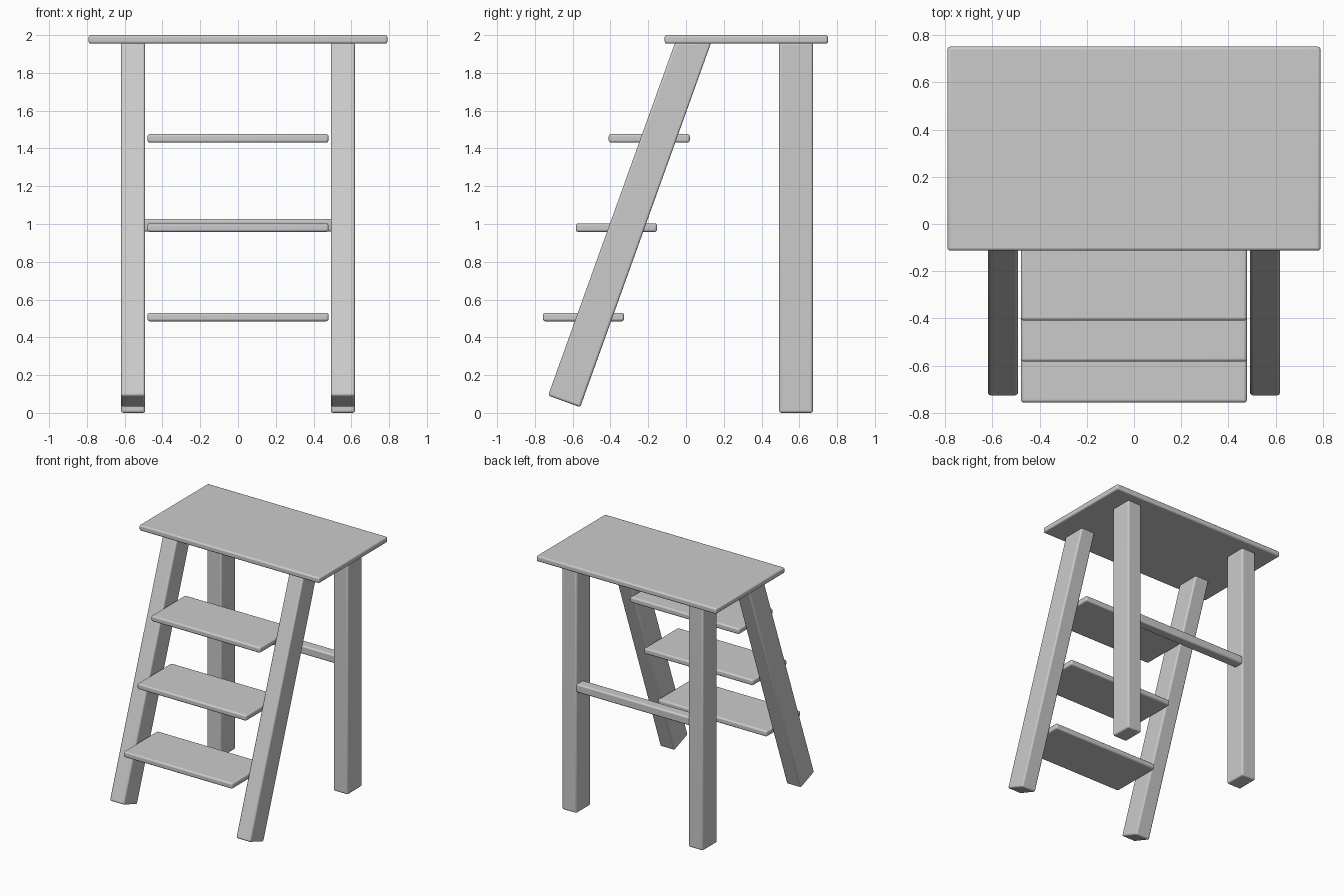
import bpy

if "Cube" in bpy.data.objects:
    bpy.data.objects.remove(bpy.data.objects["Cube"])

def prism(name, profile, x0, x1, bevel=0.012):
    """Extrude a (y, z) side profile from x0 to x1 and round its edges."""
    n = len(profile)
    verts = [(x, y, z) for x in (x0, x1) for y, z in profile]
    faces = [tuple(reversed(range(n))), tuple(range(n, 2 * n))]
    faces += [(i, (i + 1) % n, n + (i + 1) % n, n + i) for i in range(n)]
    mesh = bpy.data.meshes.new(name)
    mesh.from_pydata(verts, [], faces)
    ob = bpy.data.objects.new(name, mesh)
    bpy.context.collection.objects.link(ob)
    mod = ob.modifiers.new("rounded_edges", "BEVEL")
    mod.width = bevel
    mod.segments = 3
    bpy.context.view_layer.objects.active = ob
    ob.select_set(True)
    bpy.ops.object.shade_smooth_by_angle()
    ob.select_set(False)
    return ob

def rect(y0, y1, z0, z1):
    return [(y0, z0), (y1, z0), (y1, z1), (y0, z1)]

# Top platform
prism("top_platform", rect(-0.113, 0.752, 1.955, 2.0), -0.791, 0.791)

# Legs: upright at the back, leaning at the front with a square-cut foot
front_profile = [(-0.73, 0.092), (-0.56, 0.03), (0.133, 1.96), (-0.058, 1.96)]
for side, x0, x1 in (("left", -0.619, -0.492), ("right", 0.492, 0.619)):
    prism("back_leg_" + side, rect(0.493, 0.672, 0.0, 1.96), x0, x1)
    prism("front_leg_" + side, front_profile, x0, x1)

# Steps, evenly spaced along the leaning legs
for i in range(3):
    y, z = -0.757 + 0.174 * i, 0.485 + 0.473 * i
    prism(f"step_{i + 1}", rect(y, y + 0.429, z, z + 0.045), -0.479, 0.479)

# Cross rail between the back legs
prism("back_rail", rect(0.585, 0.668, 0.96, 1.027), -0.5, 0.5)
